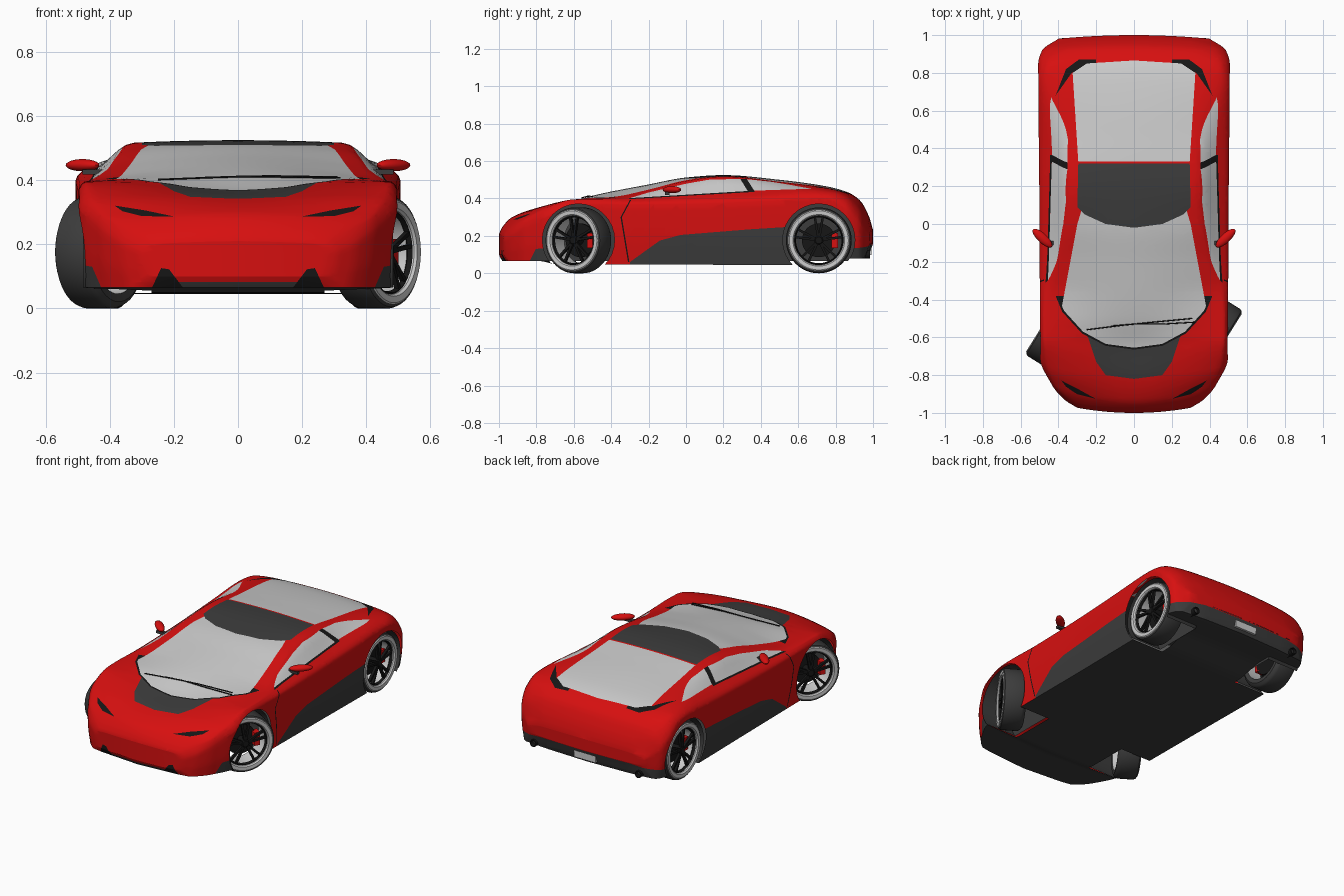
import bpy, bmesh, math
from mathutils import Matrix, Vector
from mathutils.bvhtree import BVHTree

if "Cube" in bpy.data.objects:
    bpy.data.objects.remove(bpy.data.objects["Cube"])

def material(name, c):
    m = bpy.data.materials.new(name)
    m.diffuse_color = (*c, 1)
    m.use_nodes = True
    m.node_tree.nodes["Principled BSDF"].inputs["Base Color"].default_value = m.diffuse_color
    return m

RED = material("red_paint", (.68, .005, .005))
DARK = material("dark_grey", (.045, .045, .045))
BLACK = material("black", (.008, .008, .008))

def finish(bm, name, mat=None, matrix=None):
    me = bpy.data.meshes.new(name)
    bm.to_mesh(me)
    bm.free()
    ob = bpy.data.objects.new(name, me)
    bpy.context.collection.objects.link(ob)
    if mat:
        me.materials.append(mat)
    if matrix:
        ob.matrix_world = matrix
    return ob

def spline(keys, t):
    """Smooth curve through (t, value) keys without overshoot."""
    n = len(keys)
    d = [(keys[i+1][1] - keys[i][1]) / (keys[i+1][0] - keys[i][0]) for i in range(n - 1)]
    m = [d[0]] + [0 if a*b <= 0 else 2*a*b/(a+b) for a, b in zip(d, d[1:])] + [d[-1]]
    i = 0
    while i < n - 2 and t > keys[i+1][0]:
        i += 1
    h = keys[i+1][0] - keys[i][0]
    u = (t - keys[i][0]) / h
    return ((2*u**3 - 3*u*u + 1) * keys[i][1] + (u**3 - 2*u*u + u) * h * m[i]
            + (3*u*u - 2*u**3) * keys[i+1][1] + (u**3 - u*u) * h * m[i+1])

# Body guide curves along the length (y, value)
HALF_W = [(-1, .30), (-.97, .37), (-.9, .44), (-.75, .497), (0, .5), (.88, .507), (.95, .485), (1, .40)]
BOTTOM = [(-1, .10), (-.98, .065), (-.78, .065), (-.7, .05), (.6, .045), (.8, .08), (.97, .08), (1, .16)]
SHOULDER = [(-1, .17), (-.95, .22), (-.8, .30), (-.55, .365), (0, .37), (.4, .385), (.75, .40), (.9, .33), (1, .2)]
BELT_X = [(-1, .27), (-.9, .42), (-.75, .46), (-.5, .475), (-.3, .46), (0, .445), (.5, .44), (.8, .46), (.95, .43), (1, .35)]
BELT_Z = [(-1, .20), (-.98, .23), (-.93, .275), (-.8, .345), (-.6, .395), (-.37, .398), (0, .42), (.36, .437),
          (.6, .45), (.8, .435), (.88, .41), (.95, .34), (1, .22)]
ROOF_X = [(-1, .2), (-.8, .32), (-.5, .42), (-.37, .42), (-.2, .385), (0, .34), (.2, .325), (.5, .33), (.8, .35), (1, .28)]
ROOF_Z = [(-1, .205), (-.98, .24), (-.93, .29), (-.8, .353), (-.6, .395), (-.37, .405), (-.2, .44), (0, .493),
          (.2, .517), (.5, .488), (.75, .457), (.86, .43), (.93, .385), (.98, .295), (1, .225)]
CENTRE = [(-1, .21), (-.98, .25), (-.93, .30), (-.8, .347), (-.65, .37), (-.5, .415), (-.2, .475), (0, .512),
          (.2, .525), (.5, .50), (.75, .465), (.86, .435), (.93, .39), (.98, .30), (1, .23)]

def bowed(x, s, z):
    front = max(0, min(1, (-s - .6) / .3)) * .3
    rear = max(0, min(1, (s - .7) / .2)) * .12
    return (x, s + (front - rear) * x * x, z)

def section(s):
    w, zb, zs = (spline(k, s) for k in (HALF_W, BOTTOM, SHOULDER))
    rx, rz = spline(ROOF_X, s), spline(ROOF_Z, s)
    pts = [(w - .02, zb), (w - .004, zb + .5*(zs - zb)), (w, zs), (spline(BELT_X, s), spline(BELT_Z, s)),
           (rx, rz), (0, spline(CENTRE, s)), (-rx, rz)]
    ts = [0]
    for p, q in zip(pts, pts[1:]):
        ts.append(ts[-1] + max(1e-3, math.dist(p, q)))
    kx, kz = ([(t, p[j]) for t, p in zip(ts, pts)] for j in (0, 1))
    out = []
    for i, n in enumerate((4, 4, 4, 5, 8)):
        for k in range(n):
            t = ts[i] + (ts[i+1] - ts[i]) * k / n
            out.append((spline(kx, t), spline(kz, t)))
    return out + [pts[5]]

def quad_grid(bm, rows):
    vs = [[bm.verts.new(c) for c in r] for r in rows]
    for a, b in zip(vs, vs[1:]):
        for i in range(len(a) - 1):
            bm.faces.new((a[i], a[i+1], b[i+1], b[i]))

# Whole body shell: lofted sections closed by bowed nose and tail
bm = bmesh.new()
N = 96
stations = [.6 * -math.cos(math.pi*i/N) + .4 * (2*i/N - 1) for i in range(N + 1)]
rows = []
for s in stations:
    half = section(s)
    half = [(0, half[0][1]), (min(.27, half[0][0]*.8), half[0][1])] + half
    loop = half + [(-x, z) for x, z in reversed(half[:-1])]
    rows.append([bowed(x, s, z) for x, z in loop])
quad_grid(bm, rows)
for s in (-1, 1):
    quad_grid(bm, [[bowed(x*c/8, s, z) for c in range(-8, 9)] for x, z in section(s)])
bmesh.ops.remove_doubles(bm, verts=bm.verts, dist=1e-4)
bmesh.ops.dissolve_degenerate(bm, edges=bm.edges, dist=1e-5)
bmesh.ops.recalc_face_normals(bm, faces=bm.faces)
shell_tree = BVHTree.FromBMesh(bm)

def take(faces, name, mat):
    """Move faces out of the shell into their own object."""
    part, seen = bmesh.new(), {}
    for f in faces:
        part.faces.new([seen.get(v) or seen.setdefault(v, part.verts.new(v.co)) for v in f.verts])
    bmesh.ops.delete(bm, geom=faces, context='FACES')
    return finish(part, name, mat)

def cut(pts, axes, keep):
    """Cut a convex outline into the shell and return the faces inside it."""
    a, b = axes
    cx, cy = (sum(p[j] for p in pts) / len(pts) for j in (0, 1))
    pts = sorted(set(pts), key=lambda p: math.atan2(p[1] - cy, p[0] - cx))
    faces = [f for f in bm.faces if keep(f.calc_center_median())]
    planes = []
    for p, q in zip(pts, pts[1:] + pts[:1]):
        no, co = Vector(), Vector()
        no[a], no[b] = q[1] - p[1], p[0] - q[0]
        co[a], co[b] = p
        geom = faces + list({e for f in faces for e in f.edges}) + list({v for f in faces for v in f.verts})
        bmesh.ops.bisect_plane(bm, geom=geom, dist=1e-6, plane_co=co, plane_no=no)
        planes.append((co, no))
        faces = []
        for f in bm.faces:
            c = f.calc_center_median()
            if keep(c) and all((c - o).dot(n) < 0 for o, n in planes):
                faces.append(f)
    return faces

def sym(pts):
    return pts + [(-x, y) for x, y in pts if x]

def side_panel(name, pts, mat, zmin=0):
    for s, tag in ((1, "right"), (-1, "left")):
        take(cut(pts, (1, 2), lambda c: c.x*s > .3 and c.z > zmin), f"{name}_{tag}", mat)

def twin_panel(name, pts, axes, keep, mat):
    for s, tag in ((1, "right"), (-1, "left")):
        take(cut([(x*s, y) for x, y in pts], axes, lambda c: keep(c) and c.x*s > 0), f"{name}_{tag}", mat)

# Wheel arch openings and underbody
FRONT_Y, REAR_Y, AXLE_Z, ARCH = -.575, .71, .178, .193
for y in (FRONT_Y, REAR_Y):
    ring = [(y + ARCH*math.cos(k*math.pi/16), AXLE_Z + ARCH*math.sin(k*math.pi/16)) for k in range(32)]
    for s in (1, -1):
        hole = cut(ring, (1, 2), lambda c: c.x*s > .272)
        bmesh.ops.delete(bm, geom=hole, context='FACES')
take([f for f in bm.faces if f.normal.z < -.85 and f.calc_center_median().z < .17], "underbody", DARK)

# Roof, glass and bonnet panels, cut from above
upper = lambda c: c.z > .3
take(cut(sym([(0, -.02), (.15, 0), (.26, .05), (.3, .09), (.295, .32)]), (0, 1), upper), "roof_panel", DARK)
take(cut(sym([(0, -.655), (.15, -.635), (.27, -.57), (.37, -.46), (.405, -.38), (.4, -.33), (.3, 0), (.285, .08)]),
         (0, 1), upper), "windscreen", None)
take(cut(sym([(.295, .33), (.325, .8), (.25, .85), (0, .866)]), (0, 1), upper), "rear_window", None)
take(cut(sym([(0, -.665), (.15, -.645), (.275, -.58), (.38, -.465), (.415, -.38)]), (0, 1), upper), "windscreen_seal", BLACK)
take(cut(sym([(.25, -.58), (.2, -.73), (.15, -.8), (0, -.82)]), (0, 1), upper), "bonnet_vent", DARK)
twin_panel("rear_slot_inner", [(.2, .85), (.2, .872), (.29, .872), (.36, .82), (.33, .8)], (0, 1), upper, BLACK)
twin_panel("rear_slot_outer", [(.33, .8), (.36, .82), (.415, .68)], (0, 1), upper, BLACK)

# Side glass, pillars, seams and skirts
side_panel("door_window", [(-.3, .402), (-.2, .432), (0, .479), (.12, .5), (.29, .505), (.33, .44)], None, .36)
side_panel("middle_pillar", [(.29, .505), (.325, .503), (.365, .442), (.33, .44)], BLACK, .36)
side_panel("quarter_window", [(.325, .503), (.45, .49), (.55, .474), (.67, .452), (.365, .442)], None, .36)
side_panel("belt_trim", [(-.31, .396), (-.3, .402), (.365, .442), (.365, .435)], BLACK, .36)
side_panel("door_seam_upper", [(-.3, .392), (-.293, .392), (-.343, .3), (-.35, .3)], BLACK)
side_panel("door_seam_lower", [(-.35, .3), (-.343, .3), (-.303, .06), (-.31, .06)], BLACK)
side_panel("side_skirt", [(-.3, .03), (-.3, .06), (-.14, .175), (-.03, .205), (.34, .235), (.58, .25), (.58, .03)], DARK)

# Nose and tail details
nose = lambda c: c.y < -.6
tail = lambda c: c.y > .8
twin_panel("headlight", [(.2, .287), (.3, .288), (.36, .303), (.385, .321), (.29, .306)], (0, 2), nose, BLACK)
twin_panel("nose_vent", [(.16, .05), (.215, .122), (.24, .126), (.275, .05)], (0, 2), nose, BLACK)
take(cut(sym([(.2, .05), (.2, .083)]), (0, 2), nose), "lower_grille", DARK)
twin_panel("nose_corner", [(.42, .05), (.455, .13), (.51, .14), (.51, .05)], (0, 2), nose, DARK)
take(cut(sym([(.53, .06), (.53, .13), (.3, .155)]), (0, 2), tail), "rear_bumper", DARK)
finish(bm, "body_shell", RED)

def lathe(bm, profile, n=48):
    """Turn an (x, radius) profile around the x axis."""
    quad_grid(bm, [[(x, r*math.cos(2*math.pi*k/n), r*math.sin(2*math.pi*k/n)) for x, r in profile]
                   for k in range(n + 1)])
    bmesh.ops.remove_doubles(bm, verts=bm.verts, dist=1e-5)
    bmesh.ops.recalc_face_normals(bm, faces=bm.faces)

def box(bm, centre, size, rot=Matrix()):
    bmesh.ops.create_cube(bm, size=1, matrix=rot @ Matrix.Translation(centre) @ Matrix.Diagonal((*size, 1)))

def turned(name, profile, mat, matrix):
    b = bmesh.new()
    lathe(b, profile)
    return finish(b, name, mat, matrix)

# Wheels: the front pair is steered
def wheel(tag, x, y, angle):
    M = Matrix.Translation((x, y, .176)) @ Matrix.Rotation(math.radians(angle), 4, 'Z')
    turned(tag + "_tyre", [(-.065, .13), (-.068, .155), (-.058, .17), (-.045, .176), (.045, .176), (.058, .171),
                           (.064, .162)], DARK, M)
    turned(tag + "_rim", [(.064, .162), (.067, .158), (.066, .138), (.058, .132), (-.065, .13)], None, M)
    turned(tag + "_brake_disc", [(-.03, 0), (-.03, .09), (-.015, .09), (-.015, 0)], BLACK, M)
    b = bmesh.new()
    lathe(b, [(-.03, .022), (.05, .026), (.056, .018), (.056, 0)], 20)
    lathe(b, [(.05, .135), (.056, .127), (.04, .122), (.03, .133)], 48)
    for k in range(5):
        for d in (-.17, .17):
            box(b, (.045, 0, .076), (.016, .013, .108), Matrix.Rotation(k*math.tau/5 + d, 4, 'X'))
    finish(b, tag + "_spokes", BLACK, M)
    b = bmesh.new()
    box(b, (-.005, 0, .085), (.05, .08, .035), Matrix.Rotation(-math.pi/2, 4, 'X'))
    finish(b, tag + "_brake_caliper", RED, M)

for s, tag in ((1, "right"), (-1, "left")):
    wheel("front_wheel_" + tag, .43*s, FRONT_Y, -32 + 90*(1 - s))
    wheel("rear_wheel_" + tag, .42*s, REAR_Y, 90*(1 - s))
    # Arch liners
    for y, end in ((FRONT_Y, "front"), (REAR_Y, "rear")):
        b = bmesh.new()
        lathe(b, [(.27*s, 0), (.27*s, ARCH), (.483*s, ARCH)], 32)
        bmesh.ops.transform(b, matrix=Matrix.Translation((0, y, AXLE_Z)), verts=b.verts)
        bmesh.ops.bisect_plane(b, geom=b.verts[:] + b.edges[:] + b.faces[:], plane_co=(0, 0, .065),
                               plane_no=(0, 0, -1), clear_outer=True)
        finish(b, f"{end}_arch_liner_{tag}", DARK)
    # Door mirrors
    b = bmesh.new()
    M = Matrix.Translation((.485*s, -.075, .447)) @ Matrix.Rotation(s*.75, 4, 'Z')
    bmesh.ops.create_uvsphere(b, u_segments=24, v_segments=12, radius=1, matrix=M @ Matrix.Diagonal((.068, .025, .019, 1)))
    finish(b, "mirror_" + tag, RED)
    b = bmesh.new()
    box(b, (.455*s, -.1, .426), (.06, .022, .016), Matrix())
    finish(b, "mirror_stalk_" + tag, DARK)
    # Exhaust tips
    turned("exhaust_" + tag, [(-.04, .02), (.02, .022), (.02, .017), (-.03, .017)], BLACK,
           Matrix.Translation((.36*s, .965, .1)) @ Matrix.Rotation(math.pi/2, 4, 'Z'))

# Rear plate
b = bmesh.new()
box(b, (0, .985, .118), (.15, .016, .04))
finish(b, "rear_plate", None)

# Wipers lying on the windscreen
for name, pts in (("wiper_long", [(.31, -.5), (.1, -.52), (-.05, -.535), (-.25, -.56)]),
                  ("wiper_short", [(.32, -.52), (.15, -.53), (0, -.53), (-.12, -.54)])):
    cu = bpy.data.curves.new(name, 'CURVE')
    cu.dimensions, cu.bevel_depth, cu.bevel_resolution = '3D', .003, 1
    sp = cu.splines.new('POLY')
    sp.points.add(len(pts) - 1)
    for p, (x, y) in zip(sp.points, pts):
        hit = shell_tree.ray_cast(Vector((x, y, 1)), Vector((0, 0, -1)))[0]
        p.co = (x, y, (hit.z if hit else .41) + .005, 1)
    cu.materials.append(BLACK)
    bpy.context.collection.objects.link(bpy.data.objects.new(name, cu))

# Smooth shading with sharp creases kept
for ob in bpy.context.collection.objects:
    if ob.type == 'MESH':
        ob.select_set(True)
        bpy.context.view_layer.objects.active = ob
bpy.ops.object.shade_smooth_by_angle(angle=math.radians(35))
